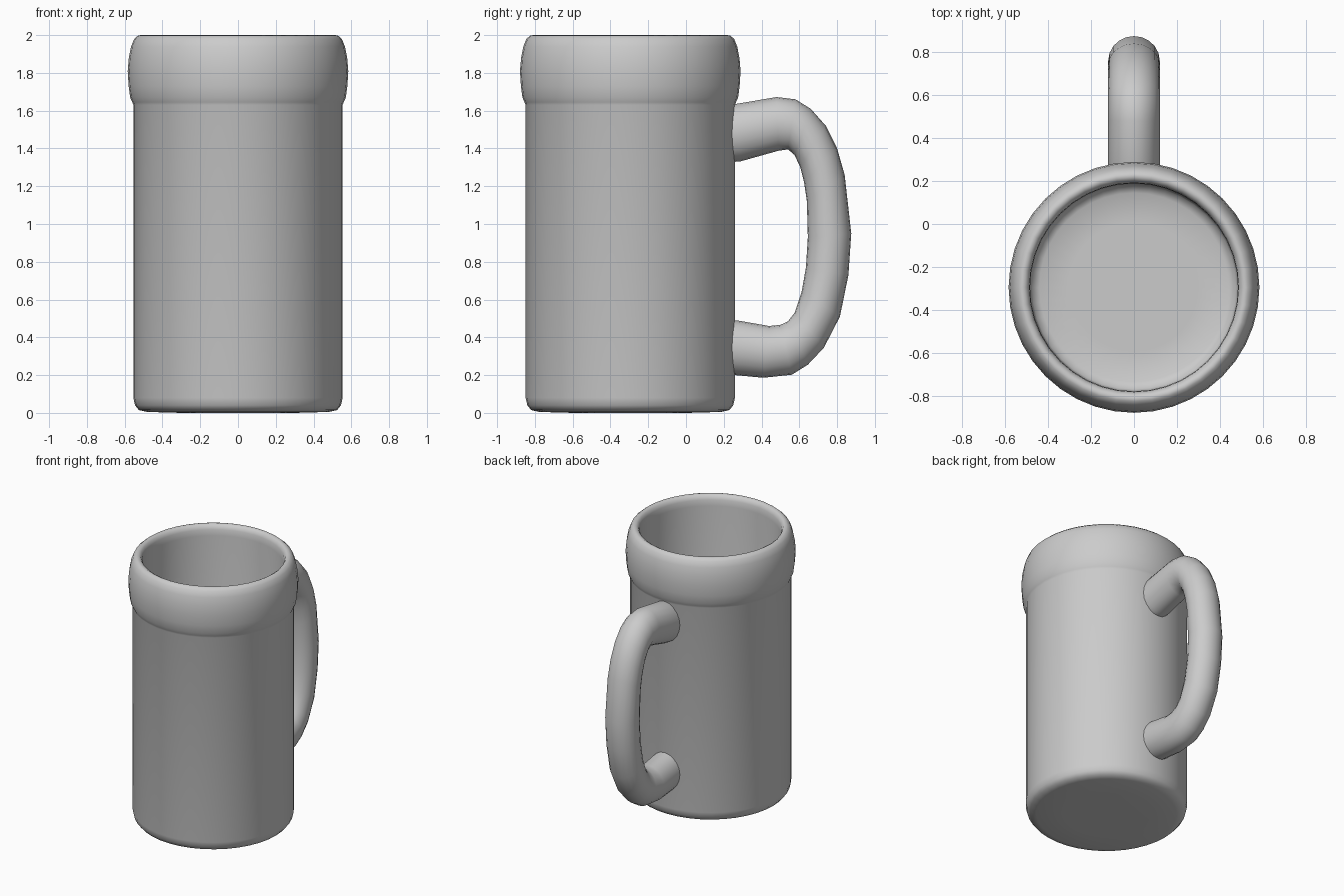
import bpy, bmesh
from math import cos, sin, pi, radians
from mathutils import Vector

if "Cube" in bpy.data.objects:
    bpy.data.objects.remove(bpy.data.objects["Cube"])

CY = -0.295  # axis of the mug body


def loft(name, rings, closed_ends):
    """Skin a list of point rings into one smooth object."""
    bm = bmesh.new()
    loops = [[bm.verts.new(p) for p in ring] for ring in rings]
    n = len(loops[0])
    for a, b in zip(loops, loops[1:]):
        for i in range(n):
            j = (i + 1) % n
            bm.faces.new((a[i], a[j], b[j], b[i]))
    if closed_ends:
        bm.faces.new(loops[0])
        bm.faces.new(loops[-1])
    bmesh.ops.recalc_face_normals(bm, faces=bm.faces)
    mesh = bpy.data.meshes.new(name)
    bm.to_mesh(mesh)
    bm.free()
    obj = bpy.data.objects.new(name, mesh)
    bpy.context.collection.objects.link(obj)
    bpy.ops.object.select_all(action='DESELECT')
    obj.select_set(True)
    bpy.context.view_layer.objects.active = obj
    bpy.ops.object.shade_smooth_by_angle(angle=radians(50))
    return obj


def circle(r, z, n=40):
    return [(r * cos(2 * pi * i / n), CY + r * sin(2 * pi * i / n), z) for i in range(n)]


# Hollow body: underside, wall, thick rim band, inner wall, inner floor
profile = [(0.30, 0.0), (0.48, 0.005), (0.525, 0.015), (0.545, 0.04), (0.554, 0.08),
           (0.554, 1.63), (0.560, 1.645), (0.571, 1.67), (0.579, 1.73), (0.584, 1.81),
           (0.578, 1.88), (0.566, 1.94), (0.550, 1.98), (0.530, 1.997), (0.515, 2.0),
           (0.498, 1.99), (0.487, 1.965), (0.484, 1.92), (0.484, 0.16),
           (0.475, 0.12), (0.44, 0.10), (0.30, 0.10)]
loft("mug_body", [circle(r, z) for r, z in profile], True)

# Handle: outer and inner edge points (y, z, y, z) of each oval section
sections = [(0.21, 1.62, 0.21, 1.325), (0.26, 1.635, 0.29, 1.332), (0.48, 1.672, 0.49, 1.388),
            (0.58, 1.66, 0.54, 1.395), (0.66, 1.61, 0.575, 1.365), (0.74, 1.52, 0.605, 1.30),
            (0.80, 1.40, 0.625, 1.22), (0.84, 1.26, 0.64, 1.12), (0.875, 0.95, 0.645, 0.93),
            (0.86, 0.73, 0.635, 0.77), (0.815, 0.51, 0.612, 0.64), (0.73, 0.345, 0.575, 0.53),
            (0.645, 0.255, 0.54, 0.485), (0.56, 0.202, 0.50, 0.466), (0.41, 0.186, 0.44, 0.46),
            (0.26, 0.20, 0.28, 0.488), (0.21, 0.205, 0.21, 0.492)]


def oval(oy, oz, iy, iz, n=20):
    mid = Vector((0, (oy + iy) / 2, (oz + iz) / 2))
    half = Vector((0, (oy - iy) / 2, (oz - iz) / 2))
    return [mid + half * cos(2 * pi * i / n) + Vector((0.12 * sin(2 * pi * i / n), 0, 0))
            for i in range(n)]


loft("handle", [oval(*s) for s in sections], True)
